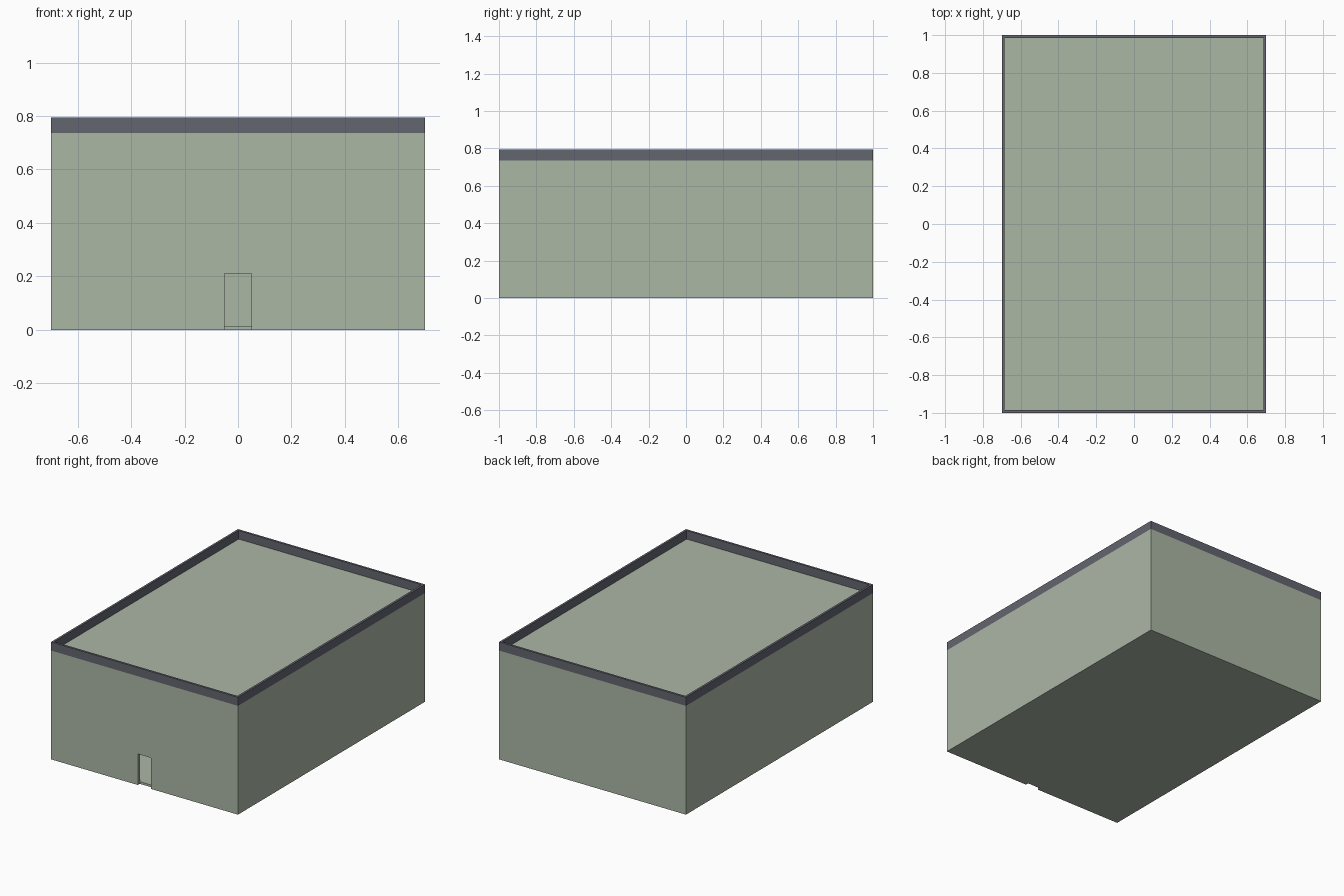
import bpy, bmesh
from mathutils import Matrix, Vector

if "Cube" in bpy.data.objects:
    bpy.data.objects.remove(bpy.data.objects["Cube"])

W, L = 0.70, 1.00          # half width, half length
WALL, SLAB = 0.021, 0.015  # wall thickness, floor and roof thickness
RIM = 0.015                # parapet thickness
ROOF, TOP = 0.736, 0.794   # roof deck and parapet top heights
DOOR_W, DOOR_H = 0.05, 0.21


def material(name, rgb):
    lin = [((c / 255 + 0.055) / 1.055) ** 2.4 for c in rgb]
    m = bpy.data.materials.new(name)
    m.diffuse_color = (*lin, 1)
    m.use_nodes = True
    m.node_tree.nodes["Principled BSDF"].inputs["Base Color"].default_value = m.diffuse_color
    return m


def make_object(name, bm, mat):
    bmesh.ops.recalc_face_normals(bm, faces=bm.faces)
    me = bpy.data.meshes.new(name)
    bm.to_mesh(me)
    bm.free()
    ob = bpy.data.objects.new(name, me)
    bpy.context.collection.objects.link(ob)
    me.materials.append(mat)
    return ob


def box(name, lo, hi, mat):
    lo, hi = Vector(lo), Vector(hi)
    bm = bmesh.new()
    bmesh.ops.create_cube(bm, size=1, matrix=Matrix.Translation((lo + hi) / 2)
                          @ Matrix.Diagonal((*(hi - lo), 1)))
    return make_object(name, bm, mat)


sage = material("sage_green", (171, 183, 165))
slate = material("slate_grey", (100, 102, 111))

# Hollow hall with floor, walls and flat roof
hall = box("hall", (-W, -L, 0), (W, L, ROOF), sage)

# Cutters: the room inside, and the doorway through the front wall
room = box("room_cutter", (-W + WALL, -L + WALL, SLAB),
           (W - WALL, L - WALL, ROOF - SLAB), sage)
door = box("door_cutter", (-DOOR_W, -L - 0.1, -0.1),
           (DOOR_W, -L + WALL, DOOR_H), sage)
for cutter in (room, door):
    mod = hall.modifiers.new(cutter.name, 'BOOLEAN')
    mod.operation, mod.solver, mod.object = 'DIFFERENCE', 'EXACT', cutter
    cutter.hide_render = True
    cutter.hide_set(True)

# Parapet: thin frame standing around the roof edge
bm = bmesh.new()
rings = [[bm.verts.new((sx * (W - d), sy * (L - d), z))
          for sx, sy in ((-1, -1), (1, -1), (1, 1), (-1, 1))]
         for d, z in ((0, ROOF), (0, TOP), (RIM, TOP), (RIM, ROOF))]
for r in range(4):
    a, b = rings[r], rings[(r + 1) % 4]
    for i in range(4):
        j = (i + 1) % 4
        bm.faces.new((a[i], a[j], b[j], b[i]))
make_object("parapet", bm, slate)
